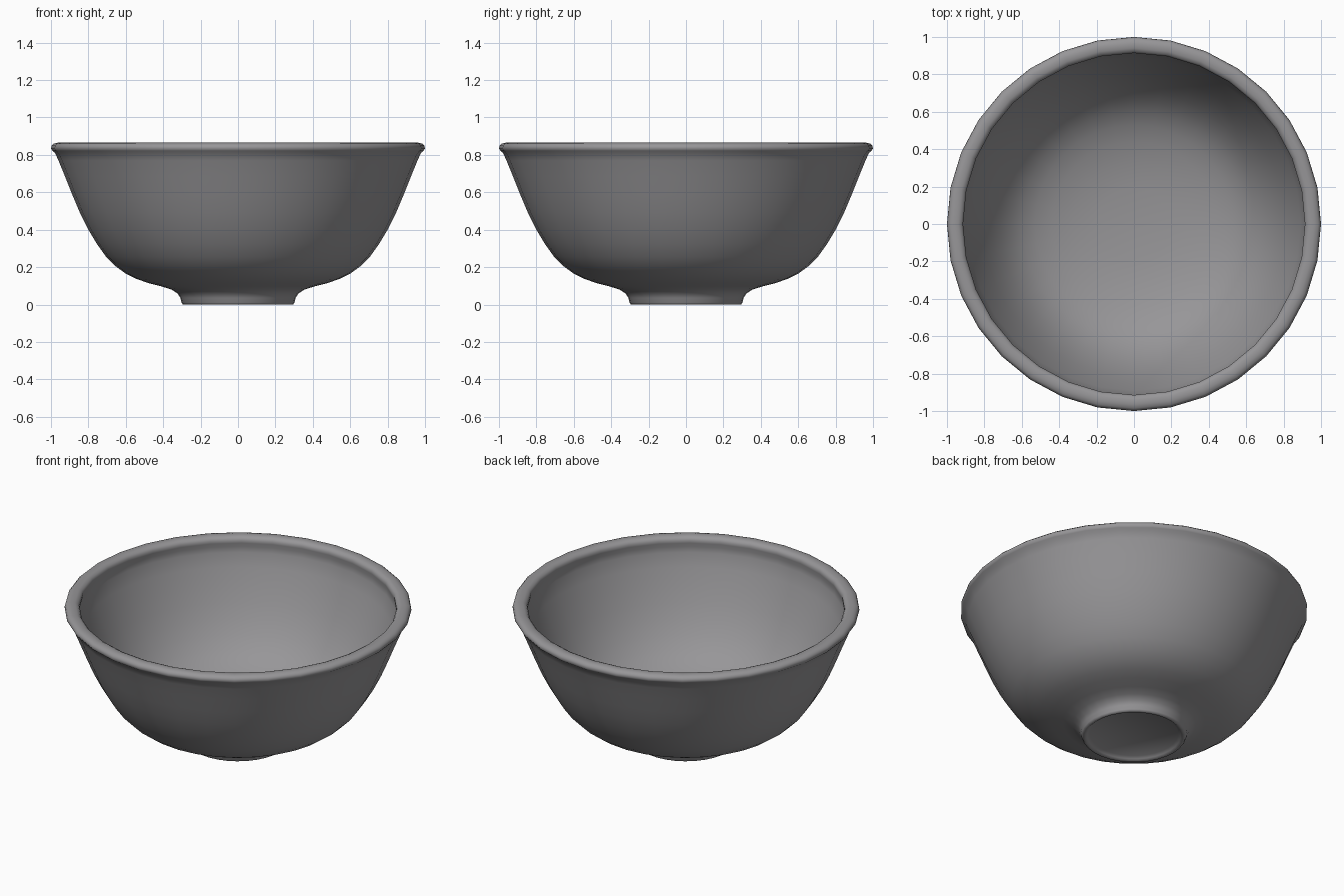
import bpy, bmesh, math

SIDES = 32

# Single ceramic colour
grey = bpy.data.materials.new("warm grey")
grey.diffuse_color = (0.31, 0.305, 0.315, 1)

# Half profile (radius, height): foot recess, outer wall, rolled rim, inner wall
profile = [
    (0, 0.02), (0.255, 0.02), (0.27, 0.008), (0.28, 0.003), (0.295, 0.003),
    (0.302, 0.01), (0.308, 0.035), (0.322, 0.058), (0.355, 0.08), (0.41, 0.097),
    (0.48, 0.115), (0.545, 0.138), (0.60, 0.165), (0.655, 0.205), (0.705, 0.255),
    (0.755, 0.325), (0.80, 0.40), (0.845, 0.49), (0.885, 0.585), (0.925, 0.685),
    (0.96, 0.77), (0.978, 0.81),
    (0.992, 0.822), (1.0, 0.835), (0.996, 0.85), (0.985, 0.86), (0.965, 0.865),
    (0.94, 0.864), (0.923, 0.856), (0.914, 0.842), (0.914, 0.825), (0.92, 0.80),
    (0.917, 0.765), (0.89, 0.685), (0.85, 0.585), (0.81, 0.495), (0.765, 0.41),
    (0.715, 0.335), (0.66, 0.27), (0.60, 0.22), (0.53, 0.18), (0.44, 0.148),
    (0.33, 0.122), (0.2, 0.105), (0, 0.10),
]

# Lathe the profile around z
bm = bmesh.new()
rings = []
for r, z in profile:
    z -= 0.003 if z < 0.004 else 0
    count = 1 if r == 0 else SIDES
    rings.append([bm.verts.new((r * math.cos(2 * math.pi * i / SIDES),
                                r * math.sin(2 * math.pi * i / SIDES), z))
                  for i in range(count)])
for a, b in zip(rings, rings[1:]):
    for i in range(SIDES):
        j = (i + 1) % SIDES
        if len(a) == 1:
            bm.faces.new((a[0], b[j], b[i]))
        elif len(b) == 1:
            bm.faces.new((a[i], a[j], b[0]))
        else:
            bm.faces.new((a[i], a[j], b[j], b[i]))
bmesh.ops.recalc_face_normals(bm, faces=bm.faces)
for f in bm.faces:
    f.smooth = True

mesh = bpy.data.meshes.new("bowl")
bm.to_mesh(mesh)
bm.free()
mesh.materials.append(grey)
bowl = bpy.data.objects.new("bowl", mesh)
bpy.context.collection.objects.link(bowl)
